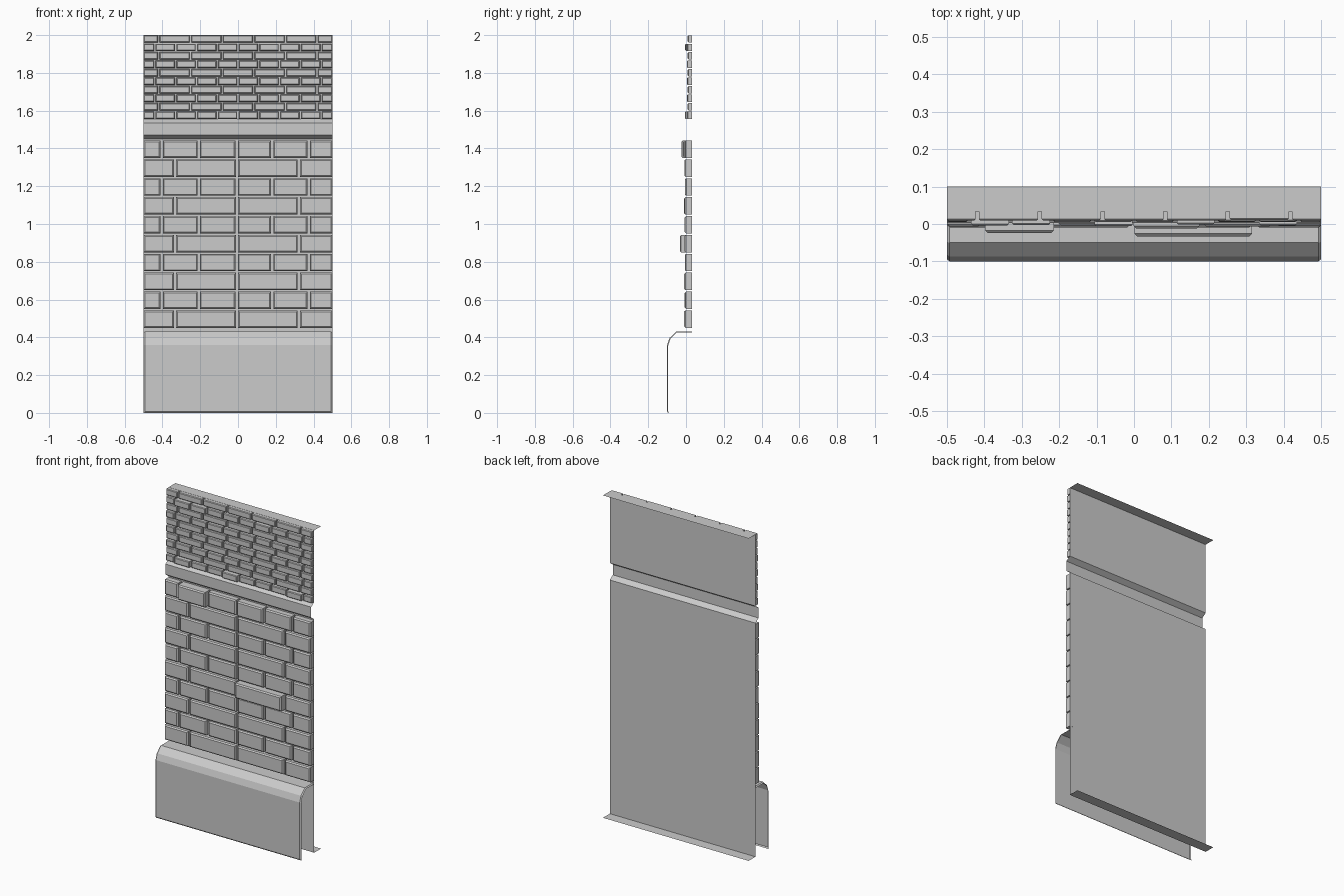
import bpy, random

if "Cube" in bpy.data.objects:
    bpy.data.objects.remove(bpy.data.objects["Cube"])

random.seed(4)
WALL_Y = 0.033


def make_object(name, verts, faces):
    mesh = bpy.data.meshes.new(name)
    mesh.from_pydata(verts, [], faces)
    mesh.update()
    obj = bpy.data.objects.new(name, mesh)
    bpy.context.collection.objects.link(obj)
    return obj


def sheet(name, sections):
    """Skin between equal-length (x, profile) sections, profile in (y, z)."""
    n = len(sections[0][1])
    verts = [(x, y, z) for x, prof in sections for y, z in prof]
    faces = []
    for s in range(len(sections) - 1):
        for i in range(n - 1):
            a = s * n + i
            faces.append((a, a + n, a + n + 1, a + 1))
    return make_object(name, verts, faces)


def add_brick(verts, faces, x0, x1, z0, z1, front, bevel):
    """Open-backed brick with a chamfered front."""
    o = len(verts)
    for y, d in ((WALL_Y, 0), (front + bevel, 0), (front, bevel)):
        verts += [(x0 + d, y, z0 + d), (x1 - d, y, z0 + d),
                  (x1 - d, y, z1 - d), (x0 + d, y, z1 - d)]
    for r in (0, 4):
        for i in range(4):
            j = (i + 1) % 4
            faces.append((o + r + i, o + r + j, o + r + 4 + j, o + r + 4 + i))
    faces.append((o + 8, o + 9, o + 10, o + 11))


def brick_field(name, z0, pitch, height, rows, joints, gap, fronts, bevel, special):
    verts, faces = [], []
    for r in range(rows):
        cuts = joints[r % 2]
        lefts = [-0.5] + [c + gap / 2 for c in cuts]
        rights = [c - gap / 2 for c in cuts] + [0.5]
        z = z0 + r * pitch
        for i, (a, b) in enumerate(zip(lefts, rights)):
            front = special.get((r, i), fronts[r % 2] + random.uniform(-0.001, 0.001))
            add_brick(verts, faces, a, b, z, z + height, front, bevel)
    return make_object(name, verts, faces)


# Backing wall with end flanges and the projecting band
wall = [(0.1, 0), (WALL_Y, 0), (WALL_Y, 1.45), (0.003, 1.47),
        (0.003, 1.535), (WALL_Y, 1.555), (WALL_Y, 2), (0.1, 2)]
sheet("backing_wall", [(-0.5, wall), (0.5, wall)])

# Hollow plinth, open at the ends and underneath, with small edge bevels
plinth = [(-0.094, 0), (-0.1, 0.007), (-0.1, 0.36), (-0.087, 0.397),
          (-0.05, 0.432), (WALL_Y, 0.432)]
plinth_end = [(-0.092, 0), (-0.094, 0.007), (-0.094, 0.358), (-0.082, 0.392),
              (-0.048, 0.426), (WALL_Y, 0.426)]
sheet("plinth", [(-0.5, plinth_end), (-0.493, plinth),
                 (0.493, plinth), (0.5, plinth_end)])

# Large bricks, a few pushed out
brick_field("large_bricks", 0.45, 0.1, 0.092, 10,
            [[-0.333, -0.005, 0.322], [-0.404, -0.208, -0.007, 0.181, 0.374]],
            0.012, (-0.009, -0.006), 0.007,
            {(4, 2): -0.033, (9, 1): -0.024, (9, 3): -0.012})

# Small bricks
brick_field("small_bricks", 1.557, 0.0449, 0.038, 10,
            [[-0.44 + 0.11 * i for i in range(9)],
             [-0.419 + 0.1675 * i for i in range(6)]],
            0.009, (0.006, 0.01), 0.004,
            {(0, 1): -0.003, (0, 4): -0.006, (0, 8): -0.004,
             (8, 1): -0.004, (8, 2): -0.003, (8, 6): -0.001})
